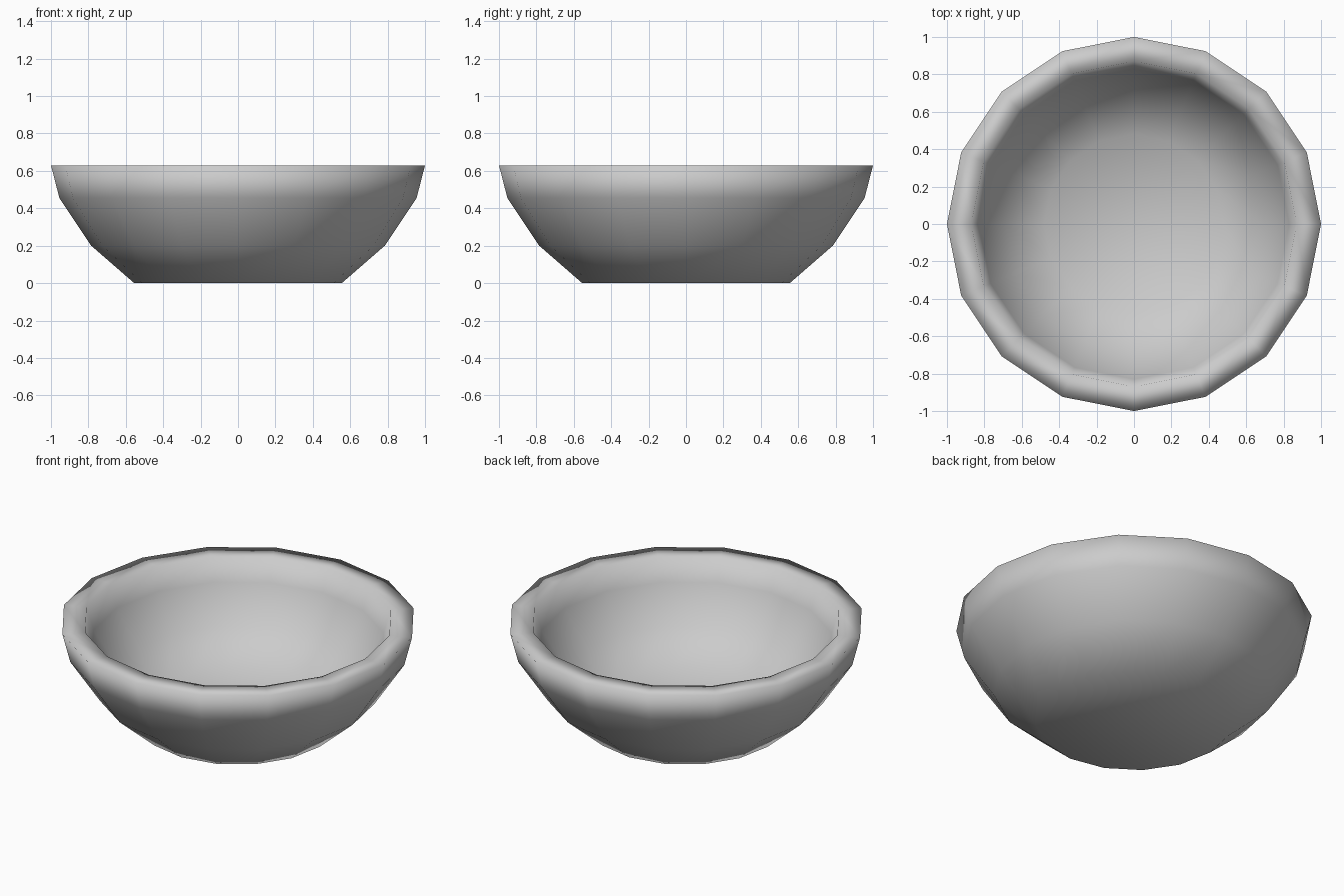
import bpy, bmesh
from math import cos, sin, pi

if "Cube" in bpy.data.objects:
    bpy.data.objects.remove(bpy.data.objects["Cube"])

SIDES = 16

# Cross-section (radius, height): outer base, outer wall, rim, inner wall, floor
profile = [
    (0.555, 0.0), (0.785, 0.20), (0.955, 0.455), (1.0, 0.63),
    (0.87, 0.63), (0.83, 0.49), (0.69, 0.28), (0.48, 0.12),
]


def lathe(name, points, sides):
    """Revolve an open profile about z and cap both end rings."""
    bm = bmesh.new()
    rings = [[bm.verts.new((r * cos(2 * pi * i / sides),
                            r * sin(2 * pi * i / sides), z))
              for i in range(sides)] for r, z in points]
    for a, b in zip(rings, rings[1:]):
        for i in range(sides):
            j = (i + 1) % sides
            bm.faces.new((a[i], a[j], b[j], b[i]))
    bm.faces.new(list(reversed(rings[0])))
    bm.faces.new(rings[-1])
    bmesh.ops.recalc_face_normals(bm, faces=bm.faces)
    for f in bm.faces:
        f.smooth = True
    mesh = bpy.data.meshes.new(name)
    bm.to_mesh(mesh)
    bm.free()
    obj = bpy.data.objects.new(name, mesh)
    bpy.context.collection.objects.link(obj)
    return obj


# Thick-walled bowl, softly shaded across the rim
bowl = lathe("bowl", profile, SIDES)
